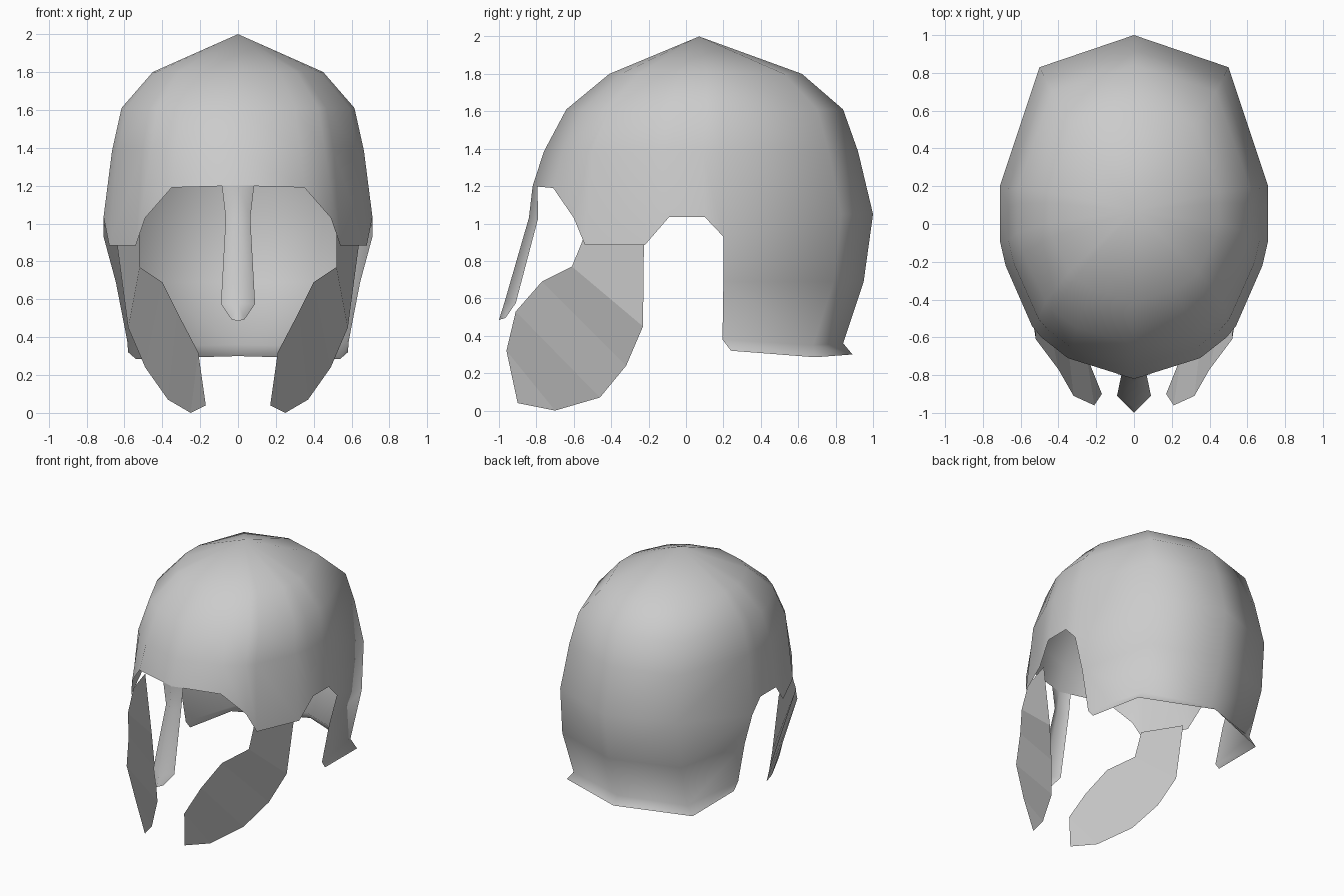
import bpy, bmesh

if "Cube" in bpy.data.objects:
    bpy.data.objects.remove(bpy.data.objects["Cube"])


def make_part(name, rows, smooth=True, apex=None):
    """Skin consecutive rows of points (half model), then mirror across x."""
    bm = bmesh.new()
    grid = [[bm.verts.new(p) for p in row] for row in rows]
    for a, b in zip(grid, grid[1:]):
        off = len(a) - len(b)          # shorter rows line up with the end of the longer row
        for j in range(len(b) - 1):
            bm.faces.new((a[j + off], b[j], b[j + 1], a[j + off + 1]))
    if apex:
        top = bm.verts.new(apex)
        for p, q in zip(grid[0], grid[0][1:]):
            bm.faces.new((top, p, q))
    bmesh.ops.remove_doubles(bm, verts=bm.verts, dist=0.0001)
    bm.normal_update()
    # Face outward from the helmet axis
    if sum(f.normal.x * f.calc_area() for f in bm.faces) < 0:
        bmesh.ops.reverse_faces(bm, faces=bm.faces)
    mesh = bpy.data.meshes.new(name)
    bm.to_mesh(mesh)
    bm.free()
    for f in mesh.polygons:
        f.use_smooth = smooth
    obj = bpy.data.objects.new(name, mesh)
    bpy.context.collection.objects.link(obj)
    mirror = obj.modifiers.new("Mirror", 'MIRROR')
    mirror.merge_threshold = 0.001
    return obj


# Helmet shell: rim from front centre, over the brow and ear, to back centre
rim = [(0, -.82, 1.2), (.35, -.71, 1.19), (.49, -.60, 1.03), (.54, -.54, .885),
       (.68, -.22, .885), (.71, -.09, 1.035), (.71, .10, 1.035), (.71, .20, .93),
       (.5, .83, 1.05), (0, 1.0, 1.05)]

# Crown rings: height, front y, back y, half width
crown = [(1.80, -.41, .62, .45), (1.61, -.64, .84, .615), (1.385, -.76, .92, .665)]
rows = [[(x * w / .71, f + (b - f) * (y + .82) / 1.82, z) for x, y, _ in rim]
        for z, f, b, w in crown]
rows.append(rim)

# Neck guard with flared lip
rows += [[(.645, .20, .69), (.51, .79, .69), (0, .95, .69)],
         [(.585, .195, .38), (.49, .68, .35), (0, .84, .36)],
         [(.58, .24, .32), (.54, .69, .285), (0, .89, .30)]]
make_part("helmet_shell", rows, apex=(0, .07, 2.0))

# Cheek guards: front edge paired with rear edge
front_edge = [(.52, -.54, .94), (.52, -.61, .77), (.40, -.77, .69),
              (.32, -.91, .53), (.21, -.96, .32), (.17, -.90, .04)]
rear_edge = [(.64, -.225, .90), (.58, -.23, .45), (.49, -.32, .24),
             (.37, -.46, .07), (.25, -.70, 0), (.17, -.90, .04)]
bm_rows = [[a, b] for a, b in zip(front_edge[:-1], rear_edge[:-1])]
tip = front_edge[-1]
bm_rows.append([tip, tuple((t * .98 + r * .02) for t, r in zip(tip, rear_edge[-2]))])
make_part("cheek_guard", bm_rows, smooth=False)

# Nose guard: centre ridge and outer edge
make_part("nose_guard", [
    [(0, -.82, 1.2), (.085, -.795, 1.2)],
    [(0, -.84, 1.03), (.065, -.79, 1.03)],
    [(0, -.97, .58), (.09, -.91, .575)],
    [(0, -1.0, .485), (.035, -.965, .495)]])
